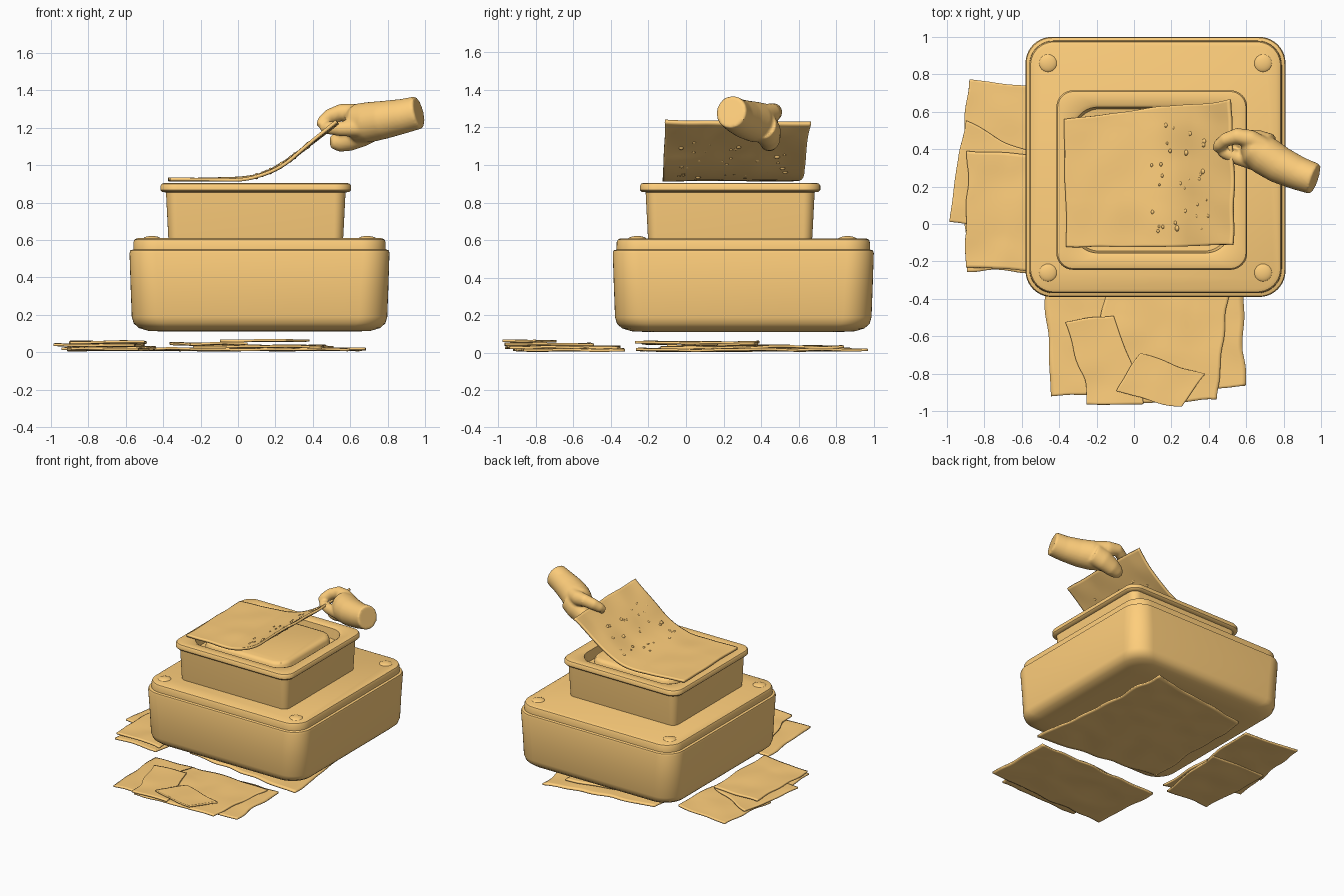
import bpy, bmesh, math, random
from mathutils import Vector, noise

if "Cube" in bpy.data.objects:
    bpy.data.objects.remove(bpy.data.objects["Cube"])

random.seed(4)
tan = bpy.data.materials.new("tan")
tan.diffuse_color = (1.0, 0.62, 0.20, 1)
tan.use_nodes = True
tan.node_tree.nodes["Principled BSDF"].inputs["Base Color"].default_value = tan.diffuse_color


def finish(name, bm, angle=40):
    bmesh.ops.recalc_face_normals(bm, faces=bm.faces)
    me = bpy.data.meshes.new(name)
    bm.to_mesh(me)
    bm.free()
    me.materials.append(tan)
    ob = bpy.data.objects.new(name, me)
    bpy.context.collection.objects.link(ob)
    bpy.ops.object.select_all(action='DESELECT')
    ob.select_set(True)
    bpy.context.view_layer.objects.active = ob
    bpy.ops.object.shade_smooth_by_angle(angle=math.radians(angle))
    return ob


def bridge(bm, rings):
    for a, b in zip(rings, rings[1:]):
        n = len(a)
        for i in range(n):
            bm.faces.new((a[i], a[(i + 1) % n], b[(i + 1) % n], b[i]))
    bm.faces.new(rings[0][::-1])
    bm.faces.new(rings[-1])


def rounded_loft(name, center, half, layers, angle=40):
    """Stack of rounded rectangles; layers hold (inset, corner radius, z)."""
    bm = bmesh.new()
    rings = []
    for inset, r, z in layers:
        ring = []
        for k, (sx, sy) in enumerate([(1, 1), (-1, 1), (-1, -1), (1, -1)]):
            cx = center[0] + sx * (half[0] - inset - r)
            cy = center[1] + sy * (half[1] - inset - r)
            for j in range(11):
                a = math.radians(90 * k + 9 * j)
                ring.append(bm.verts.new((cx + r * math.cos(a), cy + r * math.sin(a), z)))
        rings.append(ring)
    bridge(bm, rings)
    return finish(name, bm, angle)


# Lower housing
mid = (0.115, 0.305)
rounded_loft("lower_housing", mid, (0.695, 0.695), [
    (0.20, 0.10, 0.11), (0.10, 0.13, 0.115), (0.05, 0.15, 0.13), (0.022, 0.15, 0.155),
    (0.012, 0.15, 0.19), (0.006, 0.15, 0.35), (0, 0.14, 0.53), (0.004, 0.14, 0.545),
    (0.02, 0.13, 0.55), (0.021, 0.13, 0.59), (0.027, 0.125, 0.603), (0.042, 0.12, 0.61)])

# Upper housing with raised rim, sunken well and inner press block
rounded_loft("upper_housing", (0.095, 0.235), (0.51, 0.48), [
    (0.045, 0.05, 0.60), (0.042, 0.05, 0.62), (0.03, 0.06, 0.855), (0.01, 0.08, 0.857),
    (0, 0.09, 0.867), (0, 0.09, 0.89), (0.007, 0.085, 0.901), (0.02, 0.08, 0.905),
    (0.075, 0.12, 0.905), (0.09, 0.13, 0.895), (0.10, 0.13, 0.82),
    (0.14, 0.12, 0.815), (0.15, 0.11, 0.875), (0.16, 0.10, 0.89), (0.18, 0.09, 0.897)])

# Corner studs on the lower housing
for i, (x, y) in enumerate([(-0.46, 0.86), (0.69, 0.86), (0.69, -0.26), (-0.46, -0.26)]):
    bm = bmesh.new()
    bmesh.ops.create_uvsphere(bm, u_segments=24, v_segments=12, radius=1)
    for v in bm.verts:
        v.co = Vector((x + v.co.x * 0.05, y + v.co.y * 0.05, 0.604 + v.co.z * 0.018))
    finish(f"corner_stud_{i}", bm)


def sheet(name, corners, height, thick, seed, wave=0.006, ragged=0.015, n=40):
    """Wavy sheet between four corners; height(x, y) gives its rest level."""
    bm = bmesh.new()
    c = [Vector(p) for p in corners]
    grid = []
    for i in range(n + 1):
        row = []
        for j in range(n + 1):
            u, v = i / n, j / n
            p = (c[0] * (1 - u) + c[1] * u) * (1 - v) + (c[3] * (1 - u) + c[2] * u) * v
            w = noise.noise_vector(Vector((p.x * 5, p.y * 5, seed * 7.3)))
            row.append(bm.verts.new((p.x + w.x * ragged, p.y + w.y * ragged,
                                     height(p.x, p.y) + w.z * wave)))
        grid.append(row)
    for i in range(n):
        for j in range(n):
            bm.faces.new((grid[i][j], grid[i][j + 1], grid[i + 1][j + 1], grid[i + 1][j]))
    bm.normal_update()
    ob = finish(name, bm)
    mod = ob.modifiers.new("thickness", 'SOLIDIFY')
    mod.thickness = thick
    mod.offset = 0
    return ob


# Loose papers around and below the housing: corners and rest level
papers = {
    "left_paper_back": ([(-0.94, 0.30), (-0.87, 0.78), (-0.45, 0.73), (-0.47, 0.25)], 0.022),
    "left_paper_mid": ([(-0.99, 0.01), (-0.89, 0.55), (-0.50, 0.36), (-0.55, -0.10)], 0.038),
    "left_paper_front": ([(-0.90, -0.24), (-0.89, 0.40), (-0.50, 0.37), (-0.50, -0.27)], 0.054),
    "left_paper_base": ([(-0.90, -0.24), (-0.90, 0.35), (-0.47, 0.35), (-0.52, -0.27)], 0.016),
    "front_paper_base": ([(-0.45, -0.92), (-0.47, -0.35), (0.58, -0.33), (0.59, -0.87)], 0.016),
    "front_paper_mid": ([(-0.26, -0.97), (-0.15, -0.36), (0.50, -0.36), (0.45, -0.94)], 0.030),
    "front_paper_strip": ([(-0.24, -0.98), (-0.36, -0.52), (-0.11, -0.49), (0.05, -0.97)], 0.045),
    "front_paper_small": ([(-0.09, -0.90), (0.04, -0.68), (0.38, -0.81), (0.26, -0.98)], 0.062),
    "under_paper_base": ([(-0.33, -0.14), (-0.30, 0.81), (0.57, 0.97), (0.68, -0.27)], 0.016),
    "under_paper_top": ([(-0.20, -0.05), (-0.18, 0.72), (0.45, 0.85), (0.50, -0.15)], 0.030),
}
for k, (name, (corners, z)) in enumerate(papers.items()):
    sheet(name, [(x, y, 0) for x, y in corners], lambda x, y, z=z: z, 0.013, k + 1, 0.008, 0.025)


# Lifted sheet, curling up to the hand
def curl(x, y=0):
    t = max(0.0, x + 0.02)
    if t < 0.32:
        return 0.925 + 1.2 * t * t
    return 0.925 + 1.2 * 0.32 ** 2 + 0.80 * (t - 0.32)


sheet("lifted_sheet", [(-0.36, -0.12, 0), (-0.37, 0.56, 0), (0.52, 0.67, 0), (0.53, -0.12, 0)],
      curl, 0.018, 30, 0.006, 0.015, 60)

# Small specks on the lifted part of the sheet
bm = bmesh.new()
for _ in range(32):
    x, y = random.uniform(0.08, 0.4), random.uniform(-0.08, 0.55)
    geo = bmesh.ops.create_uvsphere(bm, u_segments=10, v_segments=6, radius=1)
    r = random.uniform(0.007, 0.013)
    for v in geo['verts']:
        v.co = Vector((x + v.co.x * r, y + v.co.y * r * 1.4, curl(x) + v.co.z * (r + 0.006)))
finish("sheet_specks", bm)


# Hand: tapered tubes fused by a remesh
def tube(bm, pts):
    """pts hold (x, y, z, width, height)."""
    rings = []
    for i, p in enumerate(pts):
        a, b = Vector(pts[max(i - 1, 0)][:3]), Vector(pts[min(i + 1, len(pts) - 1)][:3])
        d = (b - a).normalized()
        side = d.cross(Vector((0, 0, 1))).normalized()
        up = side.cross(d)
        rings.append([bm.verts.new(Vector(p[:3]) + side * p[3] * math.cos(t * math.tau / 24)
                                   + up * p[4] * math.sin(t * math.tau / 24)) for t in range(24)])
    bridge(bm, rings)


bm = bmesh.new()
tubes = [
    # wrist and palm
    [(0.967, 0.240, 1.283, 0.084, 0.088), (0.88, 0.27, 1.262, 0.090, 0.093),
     (0.78, 0.315, 1.243, 0.10, 0.102), (0.70, 0.365, 1.230, 0.105, 0.108),
     (0.64, 0.405, 1.225, 0.092, 0.105), (0.60, 0.44, 1.225, 0.05, 0.08)],
    # index finger
    [(0.72, 0.40, 1.26, 0.05, 0.06), (0.62, 0.455, 1.275, 0.05, 0.055),
     (0.55, 0.47, 1.283, 0.044, 0.046), (0.49, 0.45, 1.26, 0.038, 0.042),
     (0.455, 0.42, 1.232, 0.034, 0.036), (0.432, 0.395, 1.213, 0.018, 0.018)],
    # thumb
    [(0.74, 0.31, 1.215, 0.06, 0.06), (0.63, 0.335, 1.20, 0.045, 0.048),
     (0.55, 0.355, 1.195, 0.038, 0.04), (0.48, 0.385, 1.20, 0.034, 0.034),
     (0.445, 0.40, 1.20, 0.018, 0.018)],
    # curled fingers
    [(0.72, 0.41, 1.21, 0.075, 0.08), (0.65, 0.438, 1.175, 0.068, 0.08),
     (0.58, 0.445, 1.14, 0.058, 0.068), (0.53, 0.44, 1.125, 0.048, 0.055),
     (0.495, 0.43, 1.12, 0.028, 0.03)],
]
for pts in tubes:
    tube(bm, pts)
hand = finish("hand", bm, 60)
rem = hand.modifiers.new("fuse", 'REMESH')
rem.mode = 'VOXEL'
rem.voxel_size = 0.009
rem.use_smooth_shade = True
smo = hand.modifiers.new("soften", 'SMOOTH')
smo.iterations = 6
